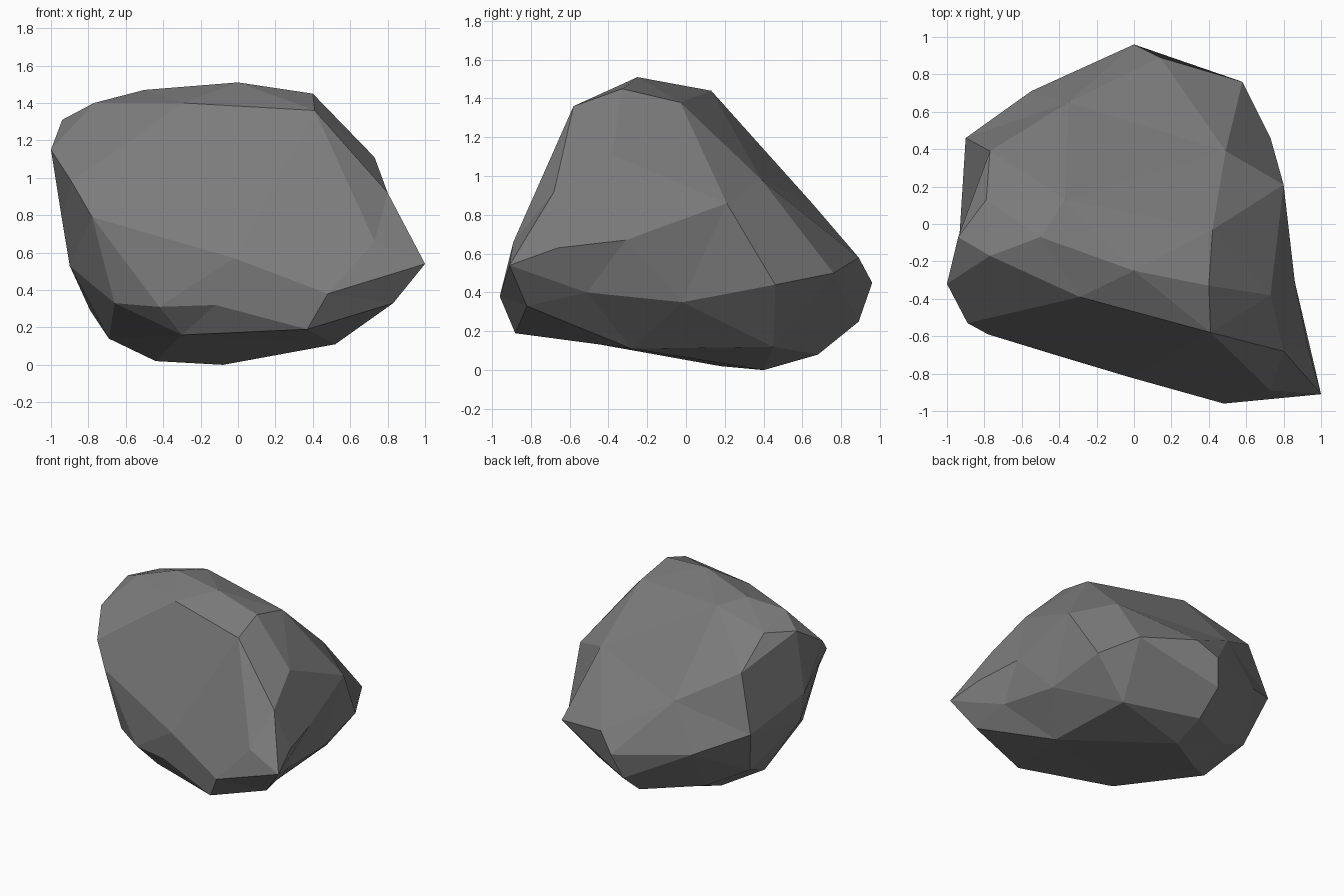
import bpy, bmesh
from mathutils import Vector

# Corner points of the boulder, read as x, y, z (top, back, right, front, left, base)
corners = [
    (0, -.25, 1.51), (.4, -.33, 1.45), (.41, -.58, 1.36), (-.29, -.39, 1.4), (-.5, -.07, 1.47),
    (-.77, -.17, 1.4), (-.94, -.07, 1.31), (-.37, .13, 1.44), (.42, -.03, 1.38), (-.79, .13, 1.33),
    (-.77, .39, 1.1), (.49, .39, .98), (-.35, .65, .86), (.58, .76, .5), (0, .96, .45),
    (.14, .89, .58), (-.55, .71, .5), (-.06, .89, .25), (-.48, .44, .13),
    (.73, -.38, 1.11), (.8, -.68, .92), (.93, -.66, .63), (.86, -.31, .67), (.8, .21, .86),
    (.73, .46, .44), (.83, -.82, .33), (.82, -.51, .4), (.76, -.02, .35),
    (1, -.91, .54), (.73, -.89, .66), (.48, -.96, .38), (.37, -.88, .19), (-.02, -.82, .57),
    (-.12, -.78, .32), (-.42, -.7, .31), (-.78, -.59, .79), (-.66, -.55, .33),
    (-1, -.32, 1.15), (-.89, -.53, .98), (-.9, .46, .66), (-.94, -.17, .77), (-.9, -.17, .53),
    (-.79, .31, .29), (-.69, -.02, .14), (-.08, .4, 0), (-.44, .18, .02), (-.06, .68, .08),
    (.48, .45, .12), (.52, -.28, .11), (-.3, -.6, .16)]

# Wrap the corners on a ball-like copy, so that shallow hollows survive the hull
centre = Vector((0, 0, .7))
bm = bmesh.new()
place = {}
for c in corners:
    d = Vector(c) - centre
    place[bm.verts.new(d.normalized() * d.length ** .15)] = Vector(c)
bmesh.ops.convex_hull(bm, input=bm.verts[:])
bmesh.ops.delete(bm, geom=[v for v in bm.verts if not v.link_faces], context='VERTS')
for v in bm.verts:
    v.co = place[v]

# Merge nearly flat triangles into facets
bmesh.ops.dissolve_limit(bm, angle_limit=.08, verts=bm.verts[:], edges=bm.edges[:])
bmesh.ops.recalc_face_normals(bm, faces=bm.faces[:])
mesh = bpy.data.meshes.new("boulder")
bm.to_mesh(mesh)
bm.free()
boulder = bpy.data.objects.new("boulder", mesh)
bpy.context.collection.objects.link(boulder)

# Dark stone colour
stone = bpy.data.materials.new("stone")
stone.diffuse_color = (.2, .2, .2, 1)
mesh.materials.append(stone)
